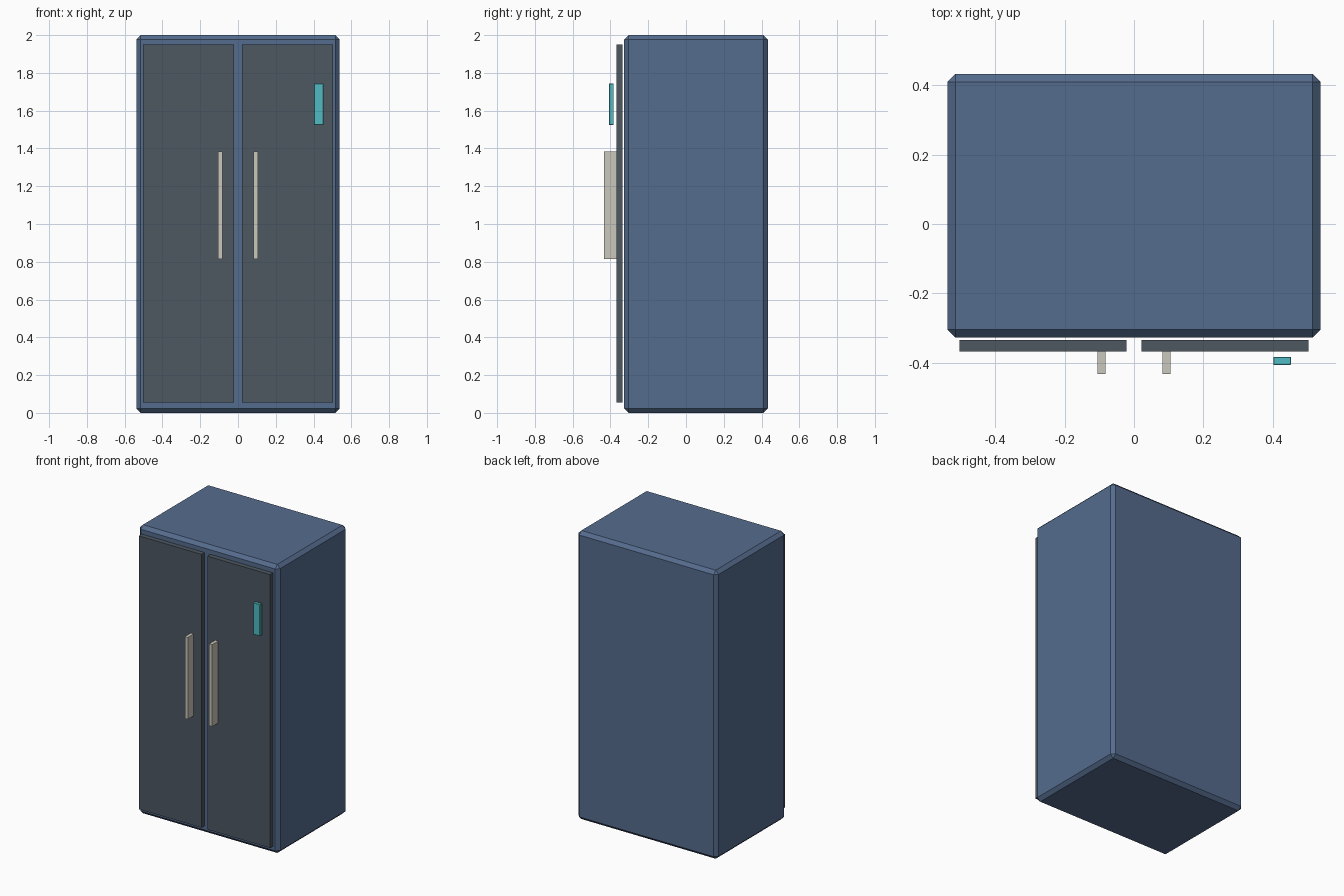
import bpy
import bmesh

if "Cube" in bpy.data.objects:
    bpy.data.objects.remove(bpy.data.objects["Cube"])


def material(name, color):
    mat = bpy.data.materials.new(name)
    mat.diffuse_color = (*color, 1)
    mat.use_nodes = True
    mat.node_tree.nodes["Principled BSDF"].inputs["Base Color"].default_value = mat.diffuse_color
    return mat


def box(name, x, y, z, mat, chamfer=0):
    """Box from (min, max) ranges, with optional flat one-segment chamfers."""
    bm = bmesh.new()
    bmesh.ops.create_cube(bm, size=1)
    for v in bm.verts:
        v.co = [(r[1] - r[0]) * c for r, c in zip((x, y, z), v.co)]
    if chamfer:
        bmesh.ops.bevel(bm, geom=bm.edges[:], offset=chamfer, offset_type='OFFSET',
                        segments=1, affect='EDGES')
    mesh = bpy.data.meshes.new(name)
    bm.to_mesh(mesh)
    bm.free()
    mesh.materials.append(mat)
    obj = bpy.data.objects.new(name, mesh)
    obj.location = [(r[0] + r[1]) / 2 for r in (x, y, z)]
    bpy.context.collection.objects.link(obj)
    return obj


blue = material("cabinet_blue", (0.09, 0.15, 0.27))
dark = material("door_grey", (0.075, 0.095, 0.12))
pale = material("handle_pale", (0.6, 0.57, 0.51))
teal = material("panel_teal", (0.08, 0.5, 0.55))

# Chamfered cabinet
box("cabinet", (-0.538, 0.538), (-0.328, 0.433), (0, 2), blue, 0.023)

# Mirrored pair of doors, each with a bar handle near the centre gap
for side, s in (("left", -1), ("right", 1)):
    box(side + "_door", sorted((s * 0.022, s * 0.503)), (-0.368, -0.335), (0.055, 1.95), dark)
    box(side + "_handle", sorted((s * 0.082, s * 0.105)), (-0.433, -0.367), (0.815, 1.383), pale)

# Small display panel standing just off the right door
box("display_panel", (0.402, 0.453), (-0.407, -0.383), (1.524, 1.744), teal, 0.002)
